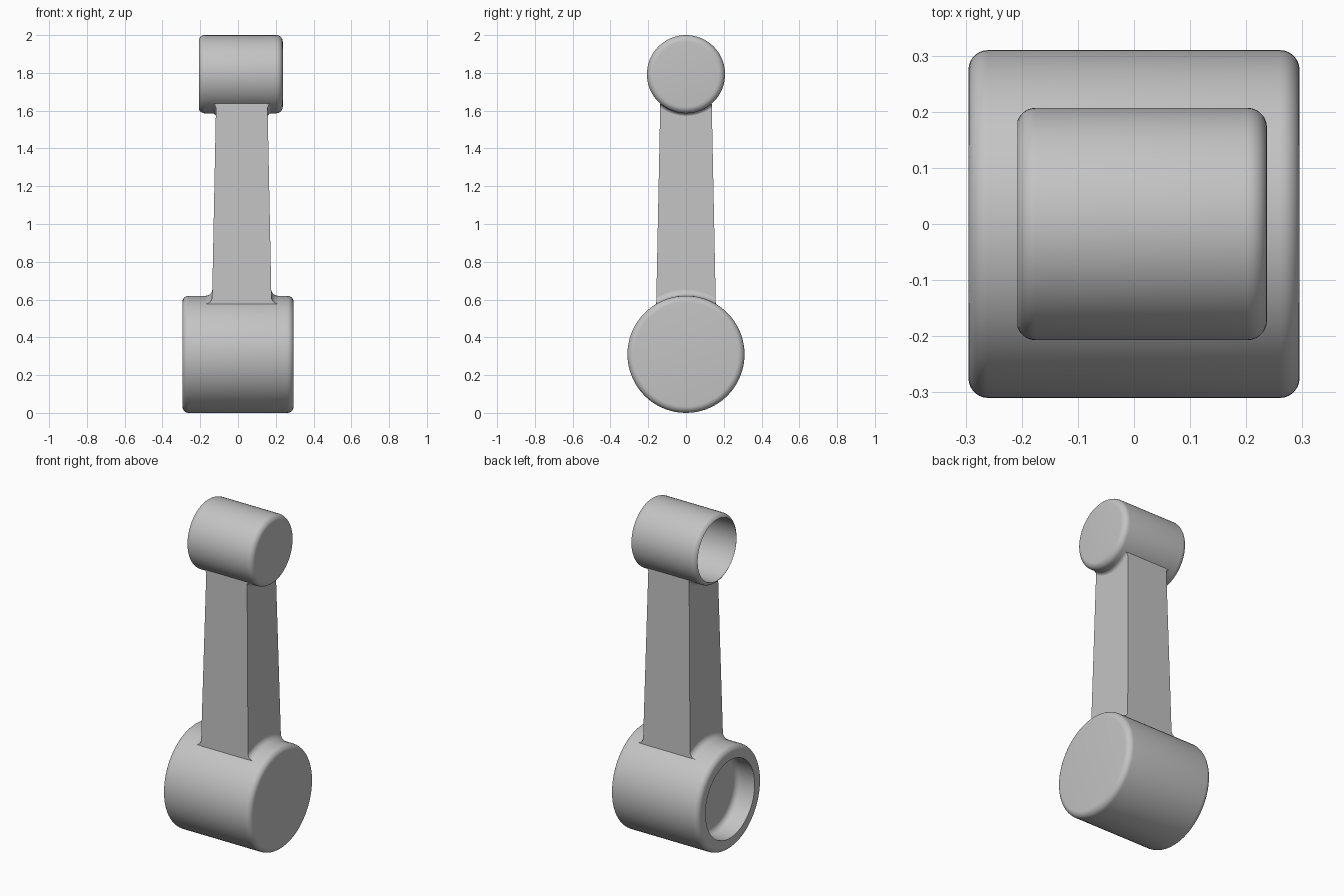
import bpy, bmesh
from math import sin, cos, asin, pi, sqrt, radians
from mathutils import Vector

cube = bpy.data.objects.get("Cube")
if cube:
    bpy.data.objects.remove(cube, do_unlink=True)

grey = bpy.data.materials.new("plain grey")
grey.use_nodes = True
colour = (0.55, 0.55, 0.55, 1)
grey.diffuse_color = colour
grey.node_tree.nodes["Principled BSDF"].inputs["Base Color"].default_value = colour


def finish(bm, name, smooth=True):
    bmesh.ops.remove_doubles(bm, verts=bm.verts, dist=1e-5)
    bmesh.ops.recalc_face_normals(bm, faces=bm.faces)
    mesh = bpy.data.meshes.new(name)
    bm.to_mesh(mesh)
    bm.free()
    mesh.materials.append(grey)
    obj = bpy.data.objects.new(name, mesh)
    bpy.context.collection.objects.link(obj)
    if smooth:
        bpy.ops.object.select_all(action='DESELECT')
        obj.select_set(True)
        bpy.context.view_layer.objects.active = obj
        bpy.ops.object.shade_smooth_by_angle(angle=radians(30))
    return obj


def arc(cx, cr, rad, a0, a1, steps=7):
    angles = [a0 + (a1 - a0) * i / steps for i in range(steps + 1)]
    return [(cx + rad * cos(a), cr + rad * sin(a)) for a in angles]


def hub(name, x0, x1, radius, z, hole, depth, rounding, floor_round):
    """Rounded drum along x, closed at x1, with a blind bore at x0."""
    floor = x0 + depth
    rim = radius - rounding
    start = pi - asin(max(0, (hole - rim) / rounding))
    profile = [(floor, 0)]
    profile += arc(floor - floor_round, hole - floor_round, floor_round, 0, pi / 2)
    lip = arc(x0 + rounding, rim, rounding, start, pi / 2)
    profile += [(lip[0][0], hole)] + lip
    profile += arc(x1 - rounding, rim, rounding, pi / 2, 0) + [(x1, 0)]
    bm = bmesh.new()
    verts = [bm.verts.new((x, 0, z + r)) for x, r in profile]
    edges = [bm.edges.new(pair) for pair in zip(verts, verts[1:])]
    bmesh.ops.spin(bm, geom=verts + edges, cent=(0, 0, z), axis=(1, 0, 0),
                   angle=2 * pi, steps=72, use_duplicate=False)
    return finish(bm, name)


BIG_R, BIG_Z = 0.31, 0.31
TOP_R, TOP_Z = 0.207, 1.793
hub("lower_hub", -0.295, 0.295, BIG_R, BIG_Z, 0.235, 0.12, 0.035, 0.035)
hub("upper_hub", -0.21, 0.237, TOP_R, TOP_Z, 0.185, 0.41, 0.035, 0.01)

# Tapered arm, its ends curved to sit inside the hub walls
ARM_X = 0.02


def half_x(z):
    return 0.157 - 0.02 * (z - 0.6)


bm = bmesh.new()
columns = []
N = 16
for i in range(N + 1):
    f = 2 * i / N - 1
    low_y, top_y = 0.158 * f, 0.136 * f
    low_z = BIG_Z + sqrt((BIG_R - 0.015) ** 2 - low_y ** 2)
    top_z = TOP_Z - sqrt((TOP_R - 0.01) ** 2 - top_y ** 2)
    columns.append([bm.verts.new((ARM_X + s * half_x(z), y, z))
                    for s, y, z in ((-1, low_y, low_z), (1, low_y, low_z),
                                    (1, top_y, top_z), (-1, top_y, top_z))])
for a, b in zip(columns, columns[1:]):
    for k in range(4):
        bm.faces.new((a[k], a[(k + 1) % 4], b[(k + 1) % 4], b[k]))
bm.faces.new(columns[0])
bm.faces.new(columns[-1])
finish(bm, "arm", smooth=False)


def fillet(name, side, radius, zc, up, half_y, size):
    """Concave blend between the arm's side and the hub's round wall."""
    bm = bmesh.new()
    rows = []
    wall = half_x(zc + up * radius) - 0.001
    section = [(wall + size * (1 - cos(a)), size * (1 - sin(a)))
               for a in [pi / 2 * i / 6 for i in range(7)]] + [(wall, -0.006)]
    for i in range(N + 1):
        y = half_y * (2 * i / N - 1)
        rows.append([bm.verts.new((ARM_X + side * x, y,
                                   zc + up * sqrt((radius + t) ** 2 - y ** 2)))
                     for x, t in section])
    n = len(section)
    for a, b in zip(rows, rows[1:]):
        for k in range(n):
            bm.faces.new((a[k], a[(k + 1) % n], b[(k + 1) % n], b[k]))
    bm.faces.new(rows[0])
    bm.faces.new(rows[-1])
    return finish(bm, name)


for label, side in (("left", 1), ("right", -1)):
    fillet("lower_fillet_" + label, side, BIG_R, BIG_Z, 1, 0.157, 0.035)
    fillet("upper_fillet_" + label, side, TOP_R, TOP_Z, -1, 0.135, 0.02)
